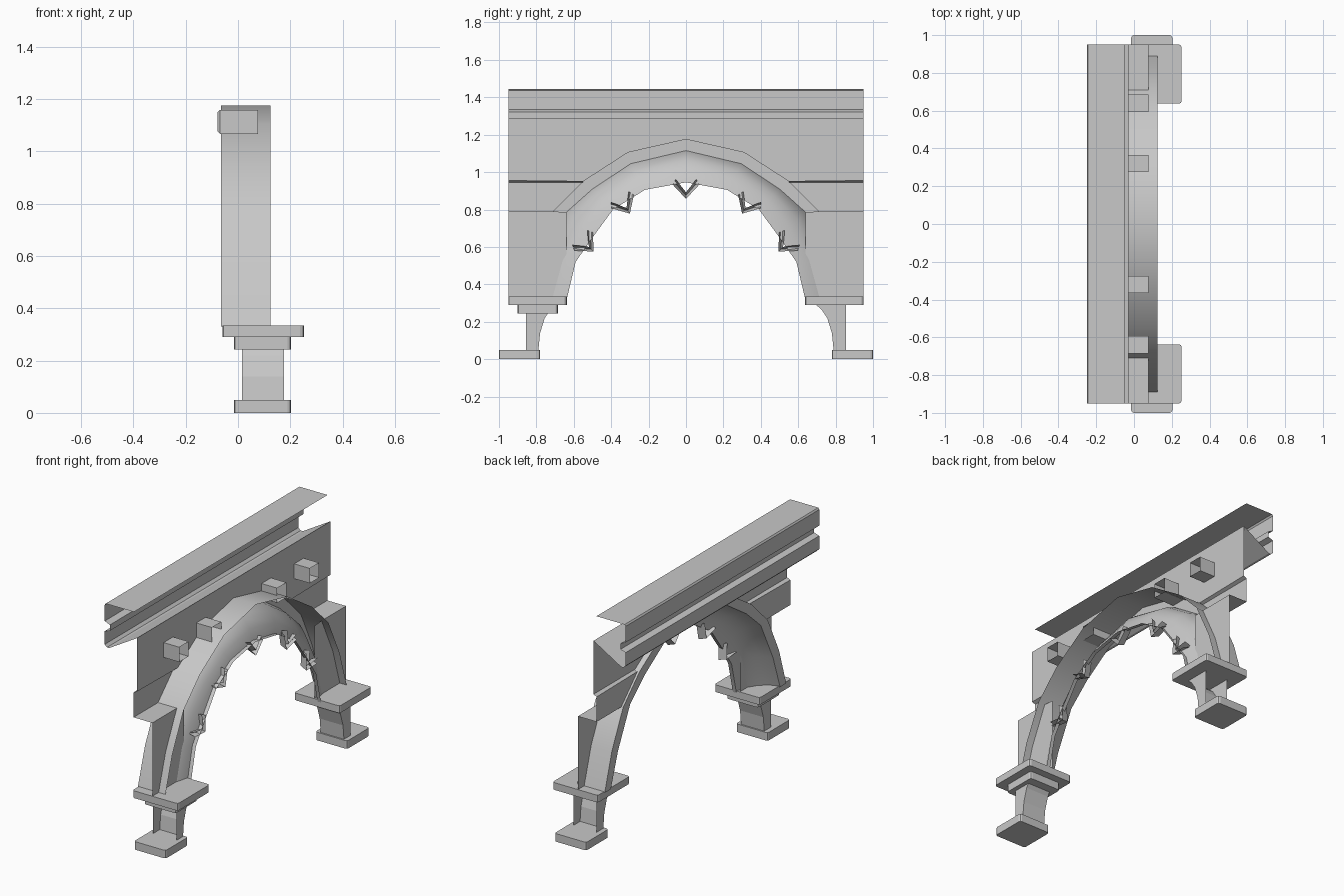
import bpy, bmesh, math
from mathutils import Matrix, Vector

if "Cube" in bpy.data.objects:
    bpy.data.objects.remove(bpy.data.objects["Cube"], do_unlink=True)

stone = bpy.data.materials.new("grey_stone")
stone.use_nodes = True
GREY = (0.58, 0.58, 0.58, 1)
stone.diffuse_color = GREY
stone.node_tree.nodes["Principled BSDF"].inputs["Base Color"].default_value = GREY


def build(name, verts, faces, smooth=False, recalc=True):
    me = bpy.data.meshes.new(name)
    me.from_pydata(verts, [], faces)
    bm = bmesh.new()
    bm.from_mesh(me)
    bmesh.ops.remove_doubles(bm, verts=bm.verts, dist=1e-4)
    if recalc:
        bmesh.ops.recalc_face_normals(bm, faces=bm.faces)
    bm.to_mesh(me)
    bm.free()
    me.materials.append(stone)
    ob = bpy.data.objects.new(name, me)
    bpy.context.collection.objects.link(ob)
    if smooth:
        bpy.ops.object.select_all(action='DESELECT')
        ob.select_set(True)
        bpy.context.view_layer.objects.active = ob
        bpy.ops.object.shade_smooth_by_angle(angle=math.radians(40))
    return ob


def loft(name, rows, smooth=False):
    n = len(rows[0])
    faces = [(r * n + i, r * n + i + 1, (r + 1) * n + i + 1, (r + 1) * n + i)
             for r in range(len(rows) - 1) for i in range(n - 1)]
    return build(name, [p for row in rows for p in row], faces, smooth, recalc=False)


def prism(name, outline, x0, x1, open_side=False):
    """(y, z) outline extruded along x; open_side drops the closing face."""
    n = len(outline)
    verts = [(x, y, z) for x in (x0, x1) for y, z in outline]
    faces = [tuple(range(n)), tuple(range(n, 2 * n))]
    faces += [(i, (i + 1) % n, n + (i + 1) % n, n + i) for i in range(n - open_side)]
    return build(name, verts, faces)


def slab(name, x, y, z):
    """Box with softened upright corners."""
    ya, yb = sorted(y)
    ob = prism(name, [(ya, z[0]), (yb, z[0]), (yb, z[1]), (ya, z[1])], *x)
    bm = bmesh.new()
    bm.from_mesh(ob.data)
    edges = [e for e in bm.edges if abs(e.verts[0].co.z - e.verts[1].co.z) > 0.01]
    bmesh.ops.bevel(bm, geom=edges, offset=.014, segments=2, profile=0.5, affect='EDGES')
    bm.to_mesh(ob.data)
    bm.free()


def mirrored(half):
    """Full arch line from its half, apex first."""
    return [(-y, z) for y, z in reversed(half[1:])] + half


# Arch lines: outer edge, inside of the face band, inner edge
OUTER = [(0, 1.175), (.31, 1.105), (.55, .95), (.71, .79), (.82, .56), (.89, .33)]
BAND = [(0, 1.115), (.295, 1.045), (.5, .91), (.64, .785), (.76, .54), (.83, .33)]
INNER = [(0, .945), (.22, .905), (.39, .8), (.5, .65), (.59, .52), (.64, .31)]
FACE, OPEN, END = -.065, .124, .95
WALL, RECESS, PIER = -.03, -.052, .077


def row(half, x):
    return [(x, y, z) for y, z in mirrored(half)]


def between(t):
    return [(a + (c - a) * t, b + (d - b) * t)
            for (a, b), (c, d) in zip(BAND, INNER)]


# Arch shell: face band and cove, hollow behind
loft("arch_outer_shell", [row(OUTER, FACE), row(OUTER, OPEN)], True)
loft("arch_face_band", [row(OUTER, FACE), row(BAND, FACE)], True)
loft("arch_cove", [row(between(t), x) for t, x in
                   ((0, FACE), (.1, -.01), (.3, .04), (.62, .08), (1, .1))], True)
loft("arch_inner_lip", [row(INNER, .1), row(INNER, OPEN)], True)

# Cornice: open moulding swept along y
cornice = [(-.05, 1.445), (-.243, 1.445), (-.25, 1.435), (-.25, 1.335), (-.215, 1.32),
           (-.215, 1.283), (-.25, 1.272), (-.25, 1.19), (-.235, 1.175), (-.22, 1.175),
           (WALL, 1.287)]
loft("cornice", [[(x, y, z) for x, z in cornice] for y in (-END, END)])

# Stepped wall around the arch, same on both sides
for s, side in ((1, "back"), (-1, "front")):
    def panel(name, x, outline):
        pts = [(x, s * y, z) for y, z in outline]
        if s < 0:
            pts.reverse()
        build(side + name, pts, [tuple(range(len(pts)))], recalc=False)

    def shelf(name, x0, x1, y, z0, z1):
        build(side + name, [(x0, s * y, z0), (x1, s * y, z1),
                            (x1, s * END, z1), (x0, s * END, z0)], [(0, 1, 2, 3)])

    panel("_upper_wall", WALL,
          [OUTER[0], OUTER[1], OUTER[2], (END, .955), (END, 1.287), (0, 1.287)])
    shelf("_wall_step", RECESS, WALL, .55, .945, .955)
    panel("_middle_wall", RECESS, [OUTER[2], OUTER[3], (END, .79), (END, .945)])
    shelf("_pier_ledge", RECESS, PIER, .71, .79, .79)
    panel("_pier_wall", PIER, [OUTER[3], BAND[3], (.64, .33), (END, .33), (END, .79)])

    # Hollow beam ends through the wall, capped at the rear with a small chamfer
    corners = [(-1, -1), (1, -1), (1, 1), (-1, 1), (-1, -1)]
    for i, y in enumerate((.32, .64)):
        loft(f"{side}_beam_end_{i + 1}",
             [[(x, s * y + r * a, 1.113 + r * b) for a, b in corners]
              for x, r in ((-.078, 0), (-.078, .037), (-.069, .046), (.077, .046))])

    # Capital, hollow leg and foot
    slab(side + "_capital", (-.06, .252), (s * .637, s * END), (.29, .335))
    if s < 0:
        slab(side + "_capital_lower_step", (-.015, .203), (s * .685, s * .9), (.243, .29))
    leg = [(.855, .295), (.69, .295), (.725, .265), (.755, .22),
           (.78, .14), (.79, .04), (.855, .04)]
    prism(side + "_leg", [(s * y, z) for y, z in leg], .015, .175, open_side=True)
    slab(side + "_foot", (-.015, .203), (s * .78, s * 1.0), (0, .05))

# Grooved chevron ornaments: tip position and lean
arms = [[(-.07, .075), (0, 0), (.07, .075)],
        [(-.063, .09), (0, .018), (.063, .09)],
        [(-.055, .105), (0, .035), (.055, .105)]]
for i, (y, z, lean) in enumerate([(0, .857, 0), (.3, .778, 31), (.495, .575, 44),
                                  (-.3, .778, -31), (-.495, .575, -44)]):
    turn = Matrix.Rotation(math.radians(-lean), 2)
    rows = []
    for line, x in zip(arms, (OPEN, .075, OPEN)):
        moved = [turn @ Vector(p) + Vector((y, z)) for p in line]
        rows.append([(x, p.x, p.y) for p in moved])
    loft(f"chevron_ornament_{i + 1}", rows)
